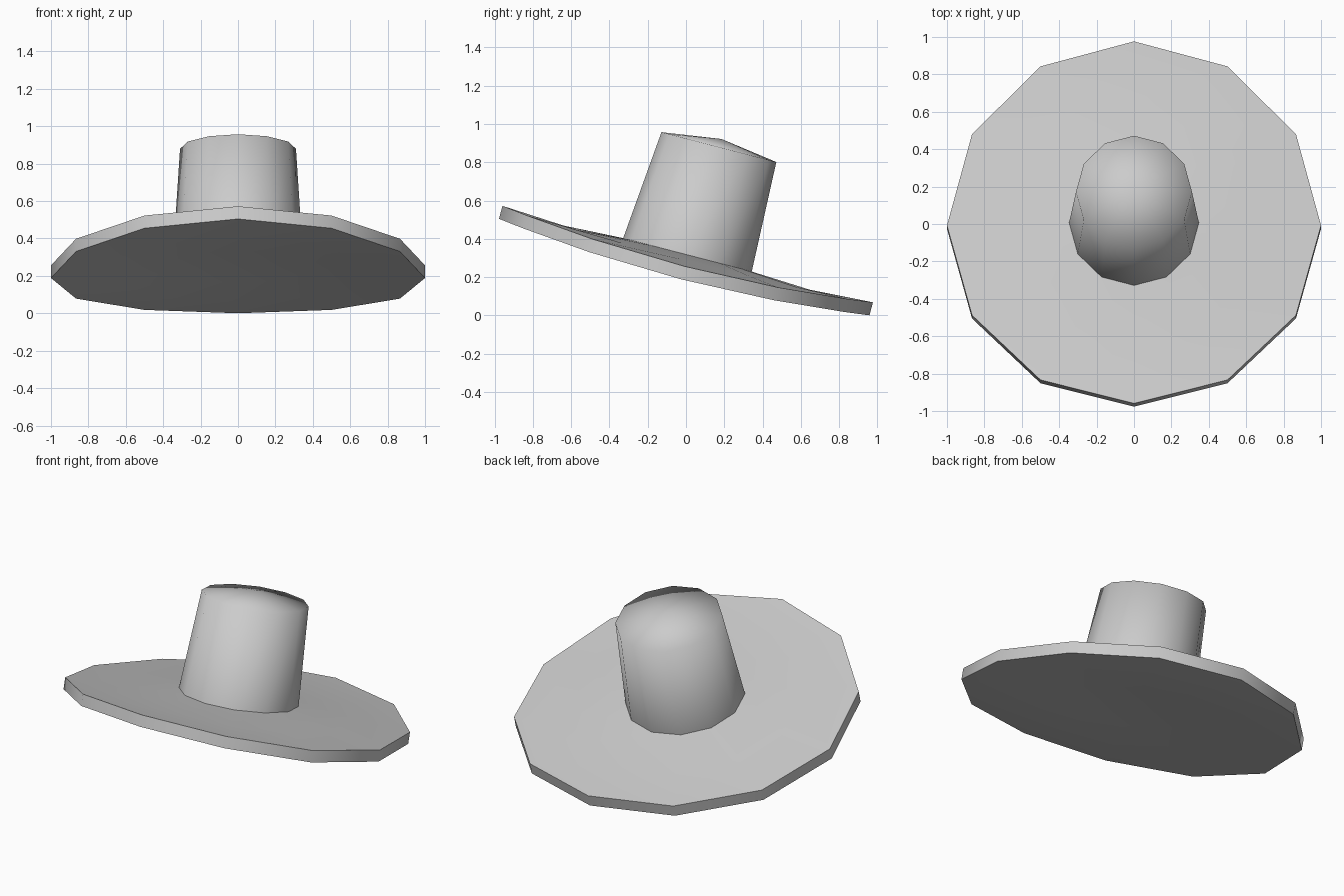
import bpy
import bmesh
from math import sin, cos, pi, radians
from mathutils import Matrix

cube = bpy.data.objects.get("Cube")
if cube:
    bpy.data.objects.remove(cube, do_unlink=True)

SIDES = 12
# Everything is modelled upright, then tipped backwards about the brim centre
TILT = Matrix.Translation((0, -0.009, 0.2525)) @ Matrix.Rotation(radians(-14.6), 4, 'X')

felt = bpy.data.materials.new("grey_felt")
felt.use_nodes = True
colour = (0.6, 0.6, 0.6, 1)
felt.diffuse_color = colour
felt.node_tree.nodes["Principled BSDF"].inputs["Base Color"].default_value = colour


def ring(bm, radius, height, droop=0.0, shift=0.0):
    """Ring of vertices whose left and right sides hang lower by droop."""
    verts = []
    for i in range(SIDES):
        a = 2 * pi * i / SIDES
        x, y = radius * cos(a), radius * sin(a)
        verts.append(bm.verts.new((x, y + shift, height - droop * x * x)))
    return verts


def bridge(bm, lower, upper):
    for i in range(SIDES):
        j = (i + 1) % SIDES
        bm.faces.new((lower[i], lower[j], upper[j], upper[i]))


def fan(bm, verts, tip):
    centre = bm.verts.new(tip)
    for i in range(SIDES):
        bm.faces.new((verts[i], verts[(i + 1) % SIDES], centre))


def finish(bm, name, smooth_angle):
    bmesh.ops.recalc_face_normals(bm, faces=bm.faces)
    bm.transform(TILT)
    mesh = bpy.data.meshes.new(name)
    bm.to_mesh(mesh)
    bm.free()
    mesh.materials.append(felt)
    obj = bpy.data.objects.new(name, mesh)
    bpy.context.collection.objects.link(obj)
    bpy.ops.object.select_all(action='DESELECT')
    obj.select_set(True)
    bpy.context.view_layer.objects.active = obj
    if smooth_angle:
        bpy.ops.object.shade_smooth_by_angle(angle=radians(smooth_angle))
    else:
        bpy.ops.object.shade_smooth()


# Brim: thick disc, sides drooping, front and back curling up
bm = bmesh.new()
THICK = 0.07
layers = [ring(bm, r, h + base, d)
          for base in (0, THICK)
          for r, h, d in ((0.347, -0.004, 0), (0.68, -0.02, 0.03), (1.0, 0, 0.066))]
b_in, b_mid, b_rim, t_in, t_mid, t_rim = layers
for lower, upper in ((b_in, b_mid), (b_mid, b_rim), (b_rim, t_rim),
                     (t_rim, t_mid), (t_mid, t_in)):
    bridge(bm, lower, upper)
fan(bm, b_in, (0, 0, -0.004))
fan(bm, t_in, (0, 0, THICK - 0.004))
finish(bm, "brim", 40)

# Crown: slightly tapered drum with a low pointed cap
bm = bmesh.new()
base = ring(bm, 0.347, 0.065)
top = ring(bm, 0.31, 0.652, shift=0.017)
bridge(bm, base, top)
fan(bm, top, (0, 0.02, 0.6965))
finish(bm, "crown", None)
